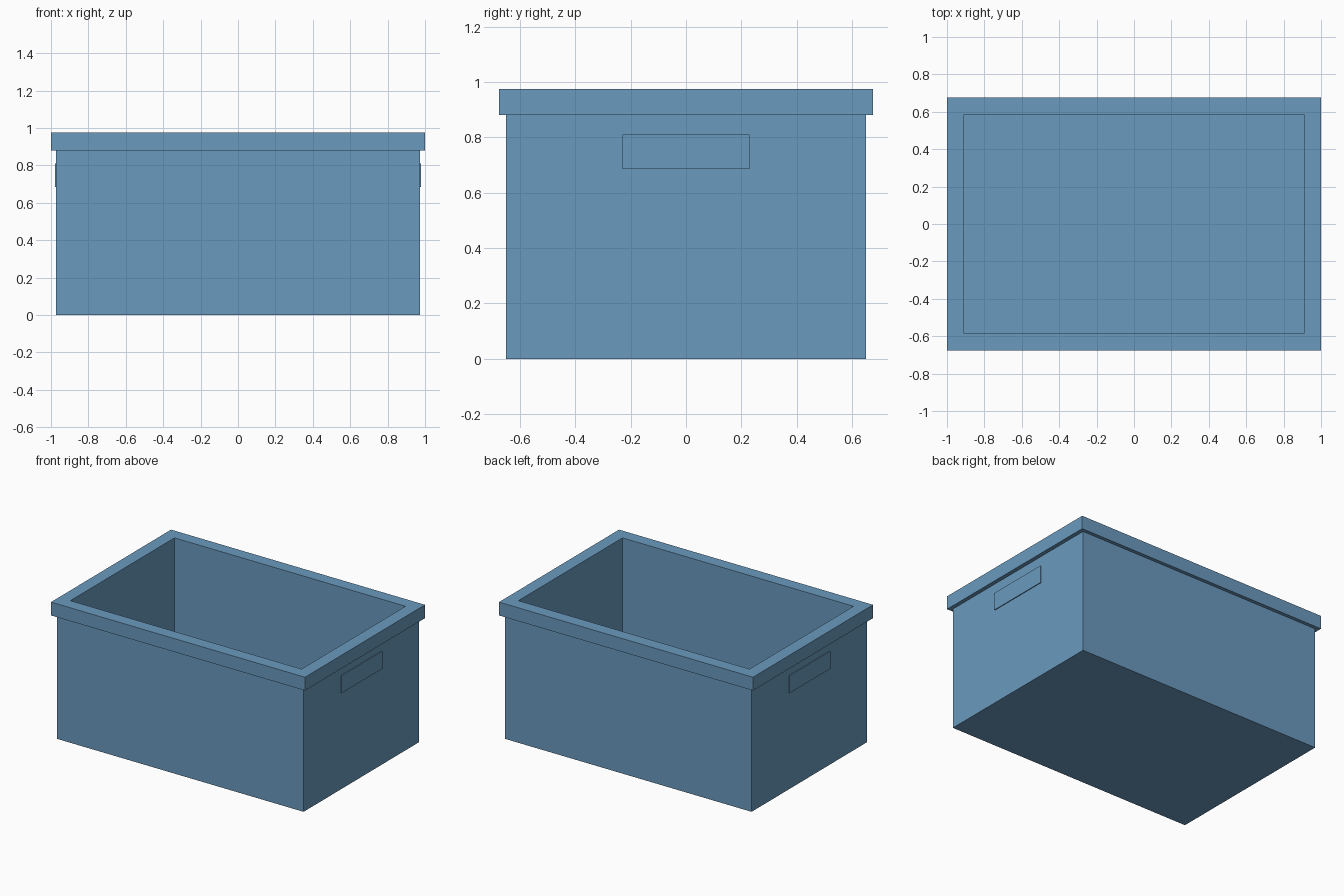
import bpy
import bmesh

cube = bpy.data.objects.get("Cube")
if cube:
    bpy.data.objects.remove(cube, do_unlink=True)

# Blue plastic
blue = bpy.data.materials.new("blue_plastic")
blue.use_nodes = True
blue.diffuse_color = (0.144, 0.323, 0.515, 1)
blue.node_tree.nodes["Principled BSDF"].inputs["Base Color"].default_value = blue.diffuse_color


def finish(name, bm):
    bmesh.ops.recalc_face_normals(bm, faces=bm.faces)
    mesh = bpy.data.meshes.new(name)
    bm.to_mesh(mesh)
    bm.free()
    mesh.materials.append(blue)
    obj = bpy.data.objects.new(name, mesh)
    bpy.context.collection.objects.link(obj)
    return obj


def loft(name, rings, closed):
    """Skin rectangles (half x, half y, z); close into a frame or cap both ends."""
    bm = bmesh.new()
    loops = [[bm.verts.new((sx * x, sy * y, z))
              for sx, sy in ((-1, -1), (1, -1), (1, 1), (-1, 1))]
             for x, y, z in rings]
    pairs = list(zip(loops, loops[1:]))
    if closed:
        pairs.append((loops[-1], loops[0]))
    else:
        bm.faces.new(loops[0])
        bm.faces.new(loops[-1])
    for a, b in pairs:
        for i in range(4):
            j = (i + 1) % 4
            bm.faces.new((a[i], a[j], b[j], b[i]))
    return finish(name, bm)


BODY = (0.972, 0.65)
INNER = (0.91, 0.585)
RIM = (1.0, 0.675)
RIM_LOW, RIM_TOP, FLOOR = 0.88, 0.975, 0.065

# Hollow body: outside wall, top edge, inside wall, floor
loft("bin_body", [(*BODY, 0), (*BODY, RIM_LOW), (*INNER, RIM_LOW), (*INNER, FLOOR)], False)

# Overhanging rim frame
loft("bin_rim", [(*RIM, RIM_LOW), (*RIM, RIM_TOP), (*INNER, RIM_TOP), (*INNER, RIM_LOW)], True)

# Thin grip plates on both short sides
for side, sign in (("left", 1), ("right", -1)):
    bm = bmesh.new()
    bmesh.ops.create_cube(bm, size=1)
    bmesh.ops.scale(bm, vec=(0.009, 0.46, 0.125), verts=bm.verts)
    bmesh.ops.translate(bm, vec=(sign * 0.9735, 0, 0.748), verts=bm.verts)
    finish(side + "_grip", bm)
